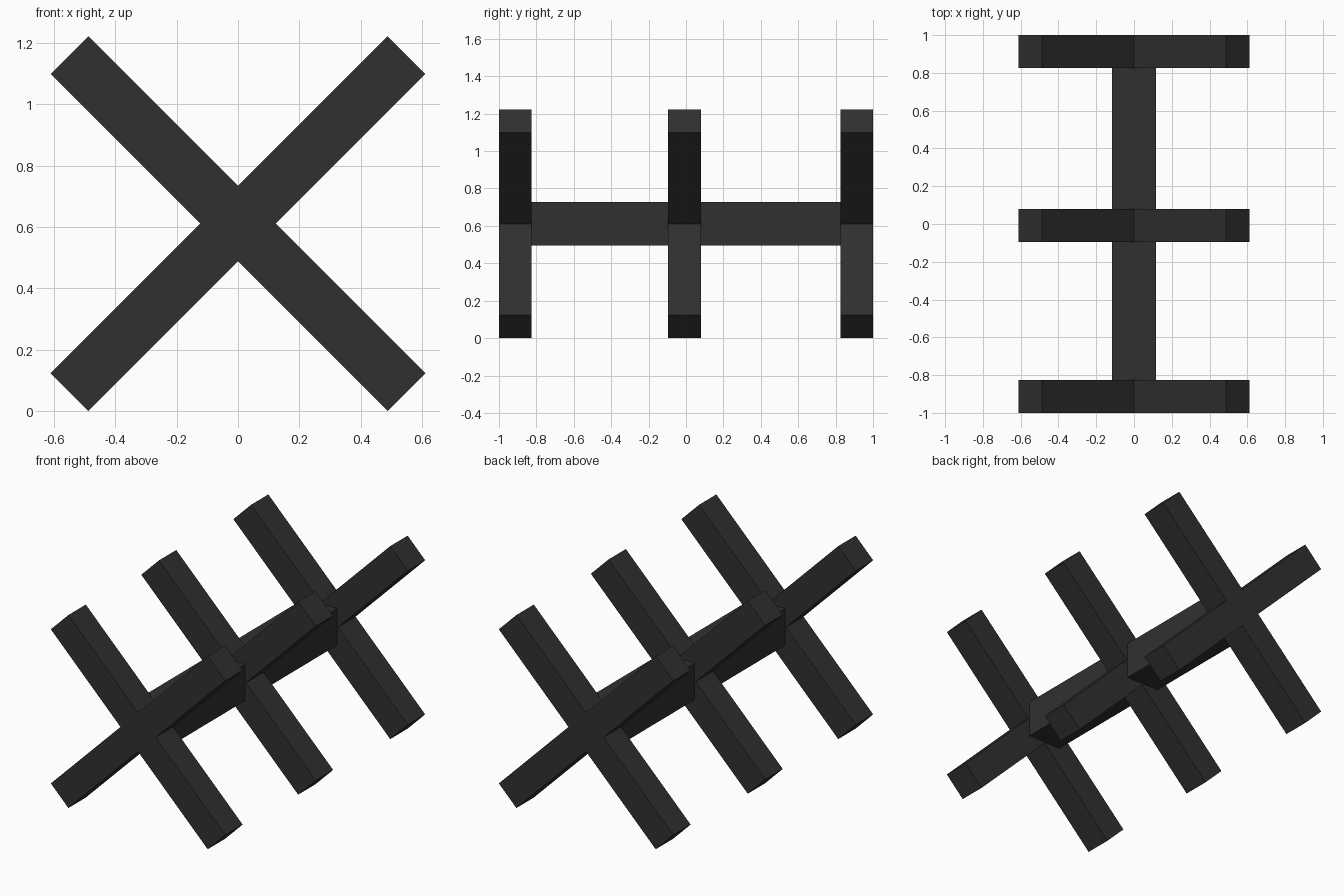
import bpy
import math

if "Cube" in bpy.data.objects:
    bpy.data.objects.remove(bpy.data.objects["Cube"])

HUB_Z = 0.611       # height of the crossing point
BAR = 0.174         # square bar thickness
LENGTH = 1.554      # bar length

dark = bpy.data.materials.new("dark_steel")
dark.diffuse_color = (0.03, 0.03, 0.03, 1)
dark.use_nodes = True
dark.node_tree.nodes["Principled BSDF"].inputs["Base Color"].default_value = dark.diffuse_color


def box(name, size, loc, tilt=0.0):
    bpy.ops.mesh.primitive_cube_add(size=1, location=loc, rotation=(0, tilt, 0))
    ob = bpy.context.object
    ob.name = name
    ob.scale = size
    bpy.ops.object.transform_apply(location=False, rotation=False, scale=True)
    ob.data.materials.append(dark)
    return ob


# Three X-shaped crosses of square bar
for place, y in (("front", -0.913), ("middle", -0.008), ("back", 0.913)):
    for side, sign in (("rising", -1), ("falling", 1)):
        box(f"{place}_{side}_bar", (LENGTH, BAR, BAR), (0, y, HUB_Z), sign * math.pi / 4)

# Upright square beam joining the crosses
box("connecting_beam", (0.232, 1.7, 0.232), (0, 0, HUB_Z))
